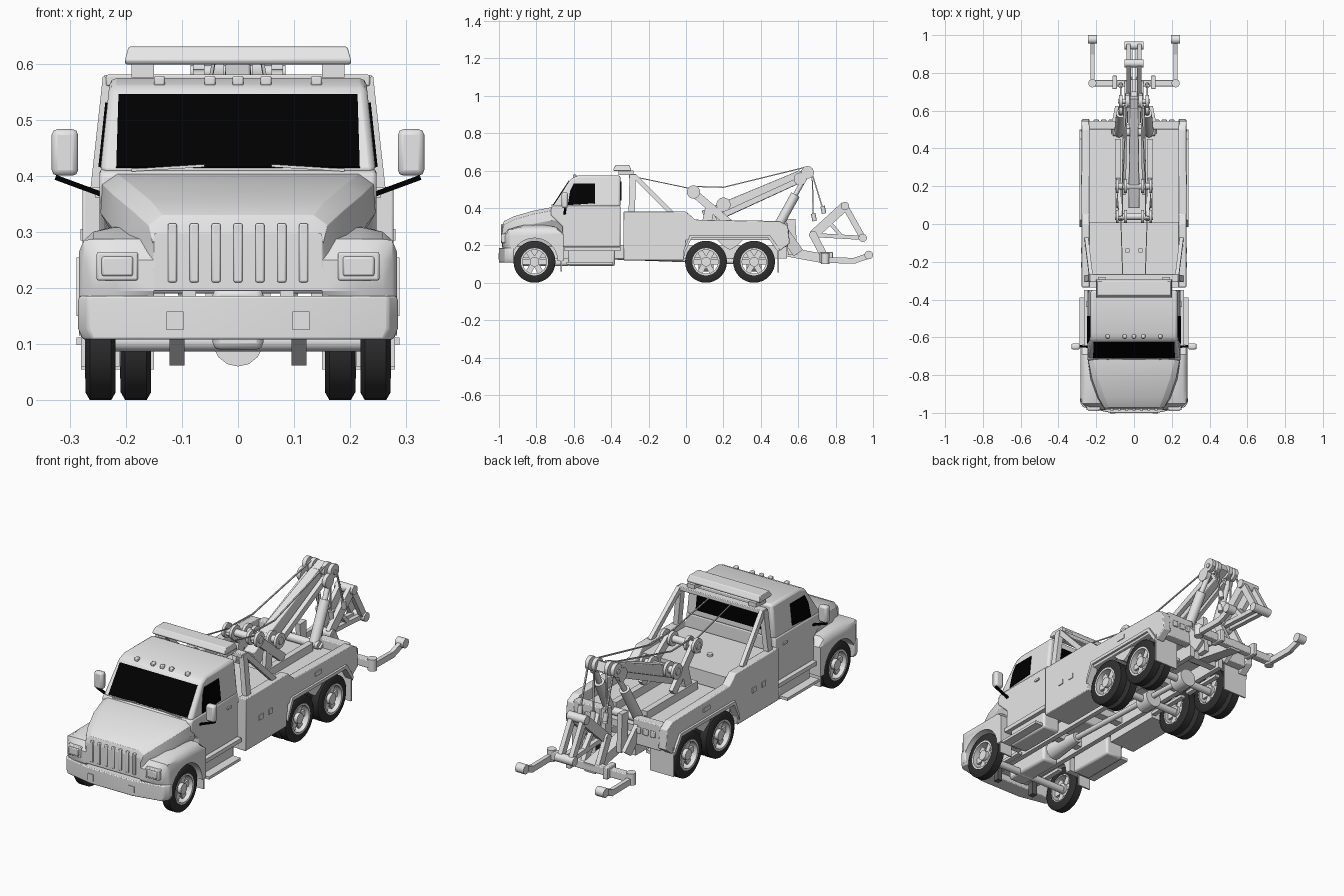
import bpy, bmesh, math
from mathutils import Vector

if "Cube" in bpy.data.objects:
    bpy.data.objects.remove(bpy.data.objects["Cube"])


def material(name, value):
    mat = bpy.data.materials.new(name)
    mat.use_nodes = True
    colour = (value, value, value, 1)
    mat.diffuse_color = colour
    mat.node_tree.nodes["Principled BSDF"].inputs["Base Color"].default_value = colour
    return mat


GREY = material("light grey paint", .8)
RUBBER = material("tyre rubber", .03)
GLASS = material("black glass", 0)
DARK = material("dark metal", .12)
built = []


def mesh(name, verts, faces, mat=GREY, mirror=False, bevel=0):
    data = bpy.data.meshes.new(name)
    data.from_pydata([tuple(v) for v in verts], [], faces)
    bm = bmesh.new()
    bm.from_mesh(data)
    bmesh.ops.recalc_face_normals(bm, faces=bm.faces)
    bm.to_mesh(data)
    bm.free()
    data.materials.append(mat)
    obj = bpy.data.objects.new(name, data)
    bpy.context.scene.collection.objects.link(obj)
    built.append(obj)
    if bevel:
        mod = obj.modifiers.new("rounded edges", 'BEVEL')
        mod.width, mod.segments = bevel, 2
        mod.limit_method, mod.angle_limit = 'ANGLE', math.radians(28)
    if mirror:
        obj.modifiers.new("other side", 'MIRROR')
    return obj


def loft(name, rings, **kw):
    """Join closed rings of equal length and cap both ends."""
    n = len(rings[0])
    verts = [v for ring in rings for v in ring]
    faces = [(r * n + i, r * n + (i + 1) % n, (r + 1) * n + (i + 1) % n, (r + 1) * n + i)
             for r in range(len(rings) - 1) for i in range(n)]
    faces += [tuple(range(n)), tuple(range(len(verts) - n, len(verts)))]
    return mesh(name, verts, faces, **kw)


def prism(name, profile, x0, x1, **kw):
    """Extrude a (y, z) profile sideways."""
    return loft(name, [[(x, y, z) for y, z in profile] for x in (x0, x1)], **kw)


def box(name, xs, ys, zs, **kw):
    return prism(name, [(ys[0], zs[0]), (ys[1], zs[0]), (ys[1], zs[1]), (ys[0], zs[1])], *xs, **kw)


def beam(name, a, b, wide, tall, sides=0, taper=1, **kw):
    """Bar between two points; round when sides is given."""
    a, b = Vector(a), Vector(b)
    along = (b - a).normalized()
    ref = Vector((1, 0, 0)) if abs(along.x) < .9 else Vector((0, 1, 0))
    up = along.cross(ref).normalized()
    side = up.cross(along)
    n = sides or 4
    angles = [math.tau * (i + .5) / n for i in range(n)]
    k = 1 if sides else math.sqrt(2)
    ring = [side * (math.cos(t) * wide * k / 2) + up * (math.sin(t) * tall * k / 2) for t in angles]
    return loft(name, [[a + v for v in ring], [b + v * taper for v in ring]], **kw)


def rod(name, a, b, radius, **kw):
    return beam(name, a, b, radius * 2, radius * 2, sides=14, **kw)


def plate(name, corners, mat, **kw):
    """Thin plate standing just proud of a surface; corners run anticlockwise from outside."""
    pts = [Vector(p) for p in corners]
    normal = (pts[1] - pts[0]).cross(pts[2] - pts[0]).normalized()
    return loft(name, [[p + normal * d for p in pts] for d in (-.003, .004)], mat=mat, **kw)


def lathe(name, profile, centre, mat=GREY):
    """Spin a closed (x, radius) outline around a sideways axle, on both sides of the truck."""
    steps, n = 32, len(profile)
    verts = [(centre[0] + x, centre[1] + r * math.cos(math.tau * s / steps),
              centre[2] + r * math.sin(math.tau * s / steps)) for s in range(steps) for x, r in profile]
    faces = [(s * n + i, s * n + (i + 1) % n, (s + 1) % steps * n + (i + 1) % n, (s + 1) % steps * n + i)
             for s in range(steps) for i in range(n)]
    return mesh(name, verts, faces, mat, mirror=True)


# Wheels: tyre, rim, spokes and hub
RADIUS = .112


def wheel(name, x, y):
    c = Vector((x, y, RADIUS))
    lathe(name + "_tyre", [(-.027, .07), (-.027, .098), (-.019, RADIUS), (.019, RADIUS),
                           (.027, .098), (.027, .07)], c, RUBBER)
    lathe(name + "_rim", [(-.025, .064), (-.025, .073), (.028, .073), (.028, .064)], c)
    for i in range(6):
        d = Vector((0, math.cos(i * math.tau / 6), math.sin(i * math.tau / 6)))
        beam(name + "_spoke", c + d * .02, c + d * .067, .012, .03, mirror=True)
    rod(name + "_hub", c - Vector((.02, 0, 0)), c + Vector((.024, 0, 0)), .026, mirror=True)


wheel("front_wheel", .245, -.81)
for axle, y in (("middle", .107), ("rear", .364)):
    wheel(axle + "_outer_wheel", .245, y)
    wheel(axle + "_inner_wheel", .182, y)

# Hood flowing into the fenders, with grille
hood = []
for y, top, crown, waist in ((-.983, .3, .13, .15), (-.972, .33, .135, .16), (-.92, .355, .155, .195),
                             (-.82, .384, .19, .23), (-.72, .403, .215, .245), (-.64, .405, .215, .245)):
    half = [(crown, top), ((crown + waist) / 2 + .012, top - .018), (waist, max(top - .07, .29)),
            (waist if y < -.95 else .19, .24), (.18, .195)]
    hood.append([(x, y, z) for x, z in half] + [(-x, y, z) for x, z in reversed(half)])
loft("hood", hood, bevel=.006)
for i in range(7):
    x = (i - 3) * .039
    box("grille_slot", (x - .008, x + .008), (-.988, -.96), (.21, .315), bevel=.003)
arch = [(-.81 + .124 * math.cos(t), .115 + .124 * math.sin(t))
        for t in (math.pi * i / 12 for i in range(13))]
outer = [(-.985, .195), (-.982, .25), (-.95, .287), (-.87, .308), (-.76, .31), (-.69, .297), (-.655, .26), (-.655, .115)]
loft("front_fender", [[(x, max(y, front), min(z, top)) for y, z in outer + arch] for x, front, top in
                      ((.15, -.985, .32), (.22, -.98, .31), (.258, -.965, .3), (.275, -.95, .285), (.283, -.936, .265))],
     mirror=True)
box("headlight_bezel", (.178, .252), (-.986, -.95), (.213, .264), mirror=True, bevel=.004)
box("headlight", (.187, .243), (-.99, -.95), (.221, .256), mirror=True, bevel=.004)
box("front_mud_flap", (.21, .28), (-.67, -.662), (.06, .2), mirror=True)

# Bumper
plan = [(.285, -.92), (.285, -.945), (.268, -.97), (.12, -1), (-.12, -1), (-.268, -.97), (-.285, -.945), (-.285, -.92)]
loft("front_bumper", [[(x * k, y, z) for x, y in plan]
                      for z, k in ((.108, .97), (.128, 1), (.178, 1), (.186, .99))], bevel=.004)
box("bumper_slot", (.097, .127), (-1.003, -.98), (.125, .158), mirror=True)
box("tow_hook", (.095, .122), (-.9, -.87), (.062, .135), mat=DARK, mirror=True)

# Cab with tapered greenhouse
prism("lower_cab", [(-.66, .19), (-.66, .3), (-.725, .36), (-.72, .405), (-.7, .413), (-.35, .413), (-.35, .19)],
      -.247, .247, bevel=.008)
BELT, ROOF = .405, .574


def cab_half(z):
    return .246 - .018 * (z - BELT) / (ROOF - BELT)


shape = [(-.715, BELT), (-.615, .557), (-.575, ROOF), (-.35, ROOF), (-.35, BELT)]
loft("upper_cab", [[(s * cab_half(z), y, z) for y, z in shape] for s in (-1, 1)], bevel=.012)
low, high = Vector((0, -.709, .414)), Vector((0, -.624, .5435))
plate("windshield", [low - Vector((.217, 0, 0)), low + Vector((.217, 0, 0)),
                     high + Vector((.213, 0, 0)), high - Vector((.213, 0, 0))], GLASS)
plate("door_window", [(cab_half(z), y, z) for y, z in
                      ((-.632, .415), (-.487, .425), (-.487, .53), (-.6, .53), (-.62, .49))], GLASS, mirror=True)
plate("rear_window", [(.19, -.35, .44), (-.19, -.35, .44), (-.18, -.35, .54), (.18, -.35, .54)], GLASS)
for x in (-.14, -.05, 0, .05, .14):
    box("marker_light", (x - .01, x + .01), (-.605, -.585), (.56, .578), bevel=.004)
beam("wiper", (.06, -.715, .418), (.19, -.717, .41), .005, .005, mirror=True)
box("door_handle", (.24, .254), (-.44, -.41), (.36, .37), mirror=True)
beam("mirror_arm", (.238, -.65, .365), (.325, -.645, .397), .012, .009, mat=GLASS, mirror=True)
box("side_mirror", (.285, .332), (-.665, -.632), (.4, .483), mirror=True, bevel=.01)

# Steps and fuel tanks below the doors
box("fuel_tank", (.15, .245), (-.63, -.38), (.09, .19), mirror=True, bevel=.01)
box("lower_step", (.2, .288), (-.64, -.39), (.098, .112), mirror=True)
box("upper_step", (.2, .265), (-.65, -.35), (.17, .19), mirror=True)

# Light bar and its frame
loft("light_bar", [[(s * w, y, z) for y, z, w in
                    ((-.385, .598, .2), (-.39, .606, .203), (-.375, .63, .195),
                     (-.305, .63, .195), (-.292, .606, .203), (-.295, .598, .2))] for s in (-1, 1)], bevel=.003)
box("frame_crossbar", (-.235, .235), (-.305, -.265), (.56, .58), bevel=.003)
box("light_bar_foot", (.15, .19), (-.36, -.28), (.575, .6), mirror=True)
beam("frame_post", (.25, -.29, .375), (.228, -.285, .575), .026, .034, mirror=True)
beam("frame_brace", (.252, -.08, .375), (.228, -.275, .57), .02, .026, mirror=True)

# Wrecker body: sides, tool boxes, decks and rear panels
side = [(-.335, .12), (-.335, .38), (0, .38), (.05, .337), (.5, .33), (.545, .305),
        (.555, .21), (.5, .17), (.465, .228), (0, .228), (-.012, .12)]
prism("body_side", side, .235, .277, mirror=True, bevel=.004)
lip = [(-.012, .15), (.03, .238), (.44, .238), (.495, .16), (.5, .18), (.45, .254), (.02, .254), (-.015, .17)]
prism("wheel_arch_lip", lip, .25, .288, mirror=True)
prism("wheel_arch_skirt", [(.16, .235), (.31, .235), (.275, .2), (.235, .175), (.195, .2)], .2, .262, mirror=True)
box("tool_box", (.13, .24), (-.33, -.02), (.12, .3), mirror=True)
box("front_deck", (-.24, .24), (-.335, .01), (.28, .352))
box("rear_deck", (-.24, .24), (0, .53), (.24, .275))
box("rear_panel", (.09, .24), (.5, .545), (.19, .318), mirror=True, bevel=.004)
for x in (.12, .16, .2):
    box("tail_lamp", (x - .014, x + .014), (.54, .552), (.25, .28), mirror=True, bevel=.003)
box("rear_mud_flap", (.15, .28), (.49, .498), (.055, .2), mirror=True)
for y in (-.215, -.14):
    box("locker_latch", (.27, .281), (y - .015, y + .015), (.235, .26), mirror=True)
box("side_lamp", (.27, .281), (.21, .26), (.285, .305), mirror=True)
rod("deck_cap", (.035, -.14, .35), (.035, -.14, .362), .014, mirror=True)

# Chassis, axles and driveline
box("frame_rail", (.075, .1), (-.96, .54), (.13, .2), mirror=True)
for y in (-.9, -.5, -.2, .23, .5):
    box("cross_member", (-.09, .09), (y - .02, y + .02), (.14, .18))
for y in (-.81, .107, .364):
    rod("axle", (-.24, y, .105), (.24, y, .105), .018)
    beam("leaf_spring", (.125, y - .11, .13), (.125, y + .11, .13), .025, .015, mirror=True)
    if y > 0:
        rod("differential", (0, y - .04, .105), (0, y + .04, .105), .045)
rod("drive_shaft", (0, -.45, .14), (0, .364, .11), .014)
box("engine_sump", (-.045, .045), (-.88, -.62), (.09, .2), bevel=.012)
rod("gearbox", (0, -.6, .14), (0, -.42, .14), .045, taper=.6)

# Mast, winches and boom
beam("mast_arm", (.07, .03, .49), (.085, .23, .32), .02, .042, mirror=True)
beam("mast_leg", (.085, .1, .27), (.075, .13, .41), .02, .05, mirror=True)
beam("mast_base", (.085, .05, .29), (.085, .45, .29), .03, .05, mirror=True)
for y, z, size in ((.04, .485, .036), (.2, .418, .038)):
    rod("winch_shaft", (-.1, y, z), (.1, y, z), .018)
    for x in (.045, .088):
        rod("winch_flange", (x - .007, y, z), (x + .007, y, z), size, mirror=True)
beam("boom", (0, .1, .345), (0, .62, .572), .06, .085, taper=.75, bevel=.004)
beam("boom_extension", (0, .55, .547), (0, .67, .598), .042, .045)
beam("boom_side_tube", (.055, .16, .345), (.045, .62, .555), .022, .03, mirror=True)
rod("boom_head_shaft", (-.085, .65, .585), (.085, .65, .585), .012)
for x, y, z in ((.035, .65, .59), (.07, .65, .59), (.07, .61, .555)):
    rod("boom_sheave", (x - .01, y, z), (x + .01, y, z), .034, mirror=True)
rod("lift_cylinder", (.08, .48, .28), (.07, .585, .47), .025, mirror=True)
rod("lift_cylinder_rod", (.07, .585, .47), (.06, .635, .56), .013, mirror=True)
rod("cylinder_pivot", (-.11, .485, .29), (.11, .485, .29), .02)
beam("boom_cable", (.06, .04, .515), (.06, .2, .51), .006, .006, mirror=True)
beam("boom_cable_end", (.06, .2, .51), (.04, .65, .62), .006, .006, mirror=True)
beam("frame_cable", (.06, -.27, .565), (.07, .04, .5), .005, .005, mirror=True)
for x, y, z in ((.07, .73, .4), (.035, .68, .36)):
    beam("hanging_cable", (x, .675, .58), (x, y, z), .007, .007, mirror=True)
    rod("cable_hook", (x, y, z + .01), (x, y + .008, z - .03), .012, mirror=True)

# Raised underlift frame
pivot, peak, tail = (.68, .255), (.85, .41), (.945, .24)
for name, a, b, x, size in (("underlift_arm", pivot, peak, .028, .05), ("underlift_back_bar", peak, tail, .03, .032),
                            ("underlift_link", pivot, tail, .02, .022), ("underlift_foot", pivot, (.74, .14), .04, .04),
                            ("underlift_stay", (.77, .32), (.83, .25), .02, .02)):
    beam(name, (x, *a), (x, *b), .022, size, mirror=True)
for y, z in (pivot, peak, tail):
    rod("underlift_pin", (-.05, y, z), (.05, y, z), .022)

# Stinger with crossbar and wheel forks
beam("stinger_slide", (.045, .56, .34), (.045, .57, .15), .025, .05, mirror=True)
beam("stinger_bracket", (.11, .5, .3), (.09, .6, .16), .02, .06, mirror=True)
beam("stinger", (0, .46, .18), (0, .76, .125), .06, .05)
beam("stinger_crossbar", (-.235, .745, .13), (.235, .745, .13), .035, .04, bevel=.004)
box("crossbar_bracket", (.09, .115), (.715, .785), (.105, .165), mirror=True, bevel=.004)
rod("fork_swivel", (.22, .745, .1), (.22, .745, .158), .022, mirror=True)
beam("fork_arm", (.22, .745, .12), (.22, .91, .118), .02, .03, mirror=True)
beam("fork_tip", (.22, .9, .118), (.22, .98, .145), .02, .03, mirror=True)
rod("fork_end", (.197, .977, .148), (.243, .977, .148), .023, mirror=True)

# Smooth round parts, keep hard edges crisp
bpy.ops.object.select_all(action='DESELECT')
for obj in built:
    obj.select_set(True)
bpy.context.view_layer.objects.active = built[0]
bpy.ops.object.shade_smooth_by_angle(angle=math.radians(32))
